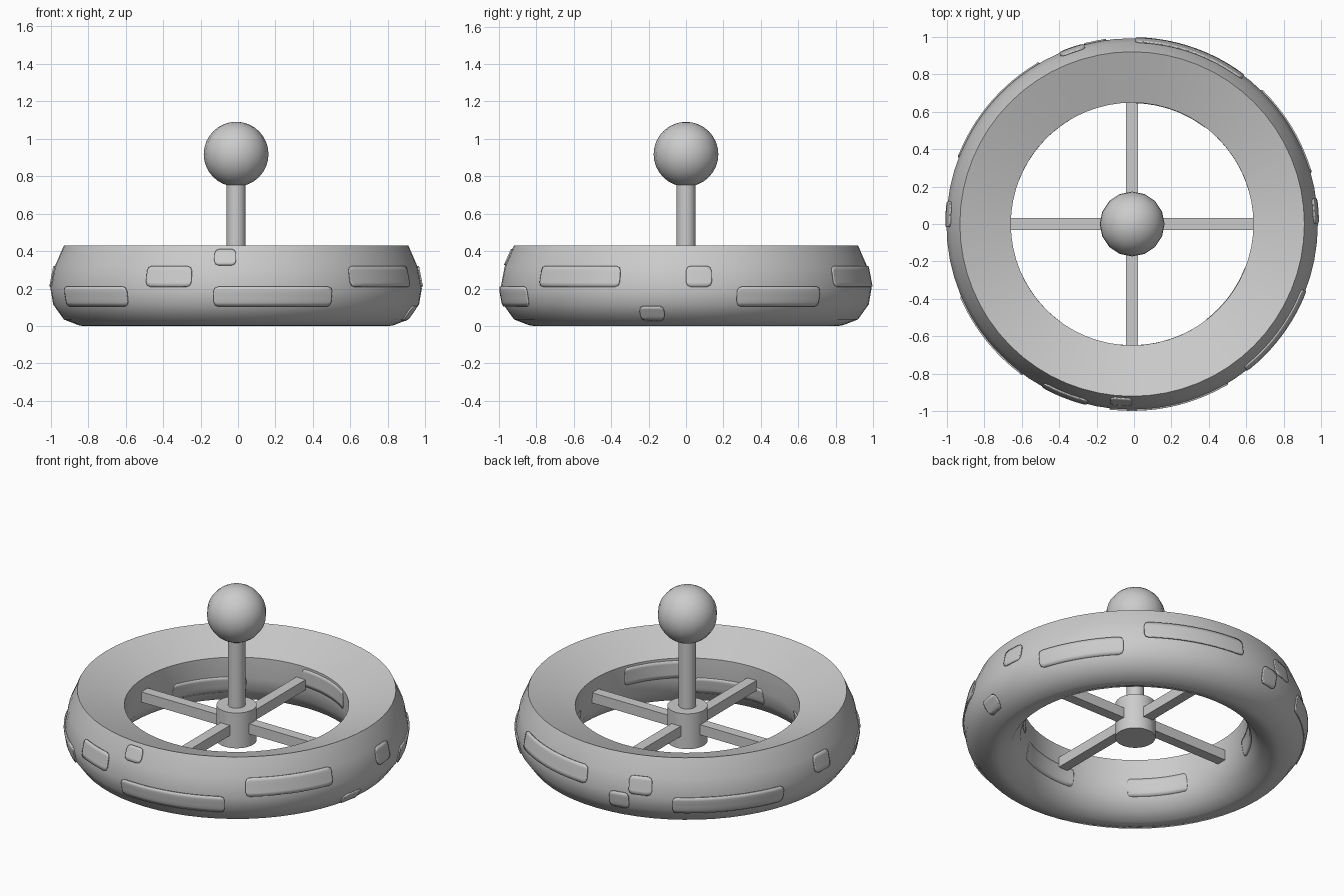
import bpy
import bmesh
from math import cos, sin, pi, radians
from mathutils import Matrix

cube = bpy.data.objects.get("Cube")
if cube:
    bpy.data.objects.remove(cube)

CX = -0.01  # shared axis of the model
SEGMENTS = 64

grey = bpy.data.materials.new("light_grey")
grey.use_nodes = True
grey.diffuse_color = (0.6, 0.6, 0.6, 1)
grey.node_tree.nodes["Principled BSDF"].inputs["Base Color"].default_value = (0.6, 0.6, 0.6, 1)


def finish(name, bm, smooth=True):
    bmesh.ops.recalc_face_normals(bm, faces=bm.faces)
    mesh = bpy.data.meshes.new(name)
    bm.to_mesh(mesh)
    bm.free()
    mesh.materials.append(grey)
    obj = bpy.data.objects.new(name, mesh)
    obj.location.x = CX
    bpy.context.collection.objects.link(obj)
    if smooth:
        bpy.ops.object.select_all(action="DESELECT")
        obj.select_set(True)
        bpy.context.view_layer.objects.active = obj
        bpy.ops.object.shade_smooth_by_angle(angle=radians(45))
    return obj


def cylinder(name, radius, z0, z1, sides):
    bm = bmesh.new()
    bmesh.ops.create_cone(bm, cap_ends=True, segments=sides, radius1=radius, radius2=radius,
                          depth=z1 - z0, matrix=Matrix.Translation((0, 0, (z0 + z1) / 2)))
    return finish(name, bm)


# Ring: outer and inner walls share a rounded underside, with a sloping top
outer = [(0.84, 0.004), (0.92, 0.035), (0.977, 0.115), (0.992, 0.2), (0.97, 0.315), (0.92, 0.43)]
inner = [(0.79, 0.004), (0.72, 0.035), (0.665, 0.115), (0.65, 0.2), (0.648, 0.335)]
profile = inner[::-1] + [(0.815, 0.0)] + outer
bm = bmesh.new()
loops = []
for i in range(SEGMENTS):
    a = 2 * pi * i / SEGMENTS
    loops.append([bm.verts.new((r * cos(a), r * sin(a), z)) for r, z in profile])
for i, loop in enumerate(loops):
    following = loops[(i + 1) % SEGMENTS]
    for j in range(len(profile)):
        k = (j + 1) % len(profile)
        bm.faces.new((loop[j], following[j], following[k], loop[k]))
finish("ring", bm)


def wall_radius(wall, z):
    for (r0, z0), (r1, z1) in zip(wall, wall[1:]):
        if z <= z1:
            return r0 + (r1 - r0) * (z - z0) / (z1 - z0)
    return wall[-1][0]


def plate(name, wall, offset, start, end, z0, z1):
    """Thin rounded plate that follows a wall of the ring."""
    corner = 0.025
    length = radians(end - start)
    count = max(3, round((end - start) / 3))
    steps = [0, corner * 0.3, corner]
    mids = [corner + (length - 2 * corner) * i / count for i in range(1, count)]
    steps = steps + mids + [length - s for s in reversed(steps)]
    bm = bmesh.new()
    columns = []
    for s in steps:
        d = max(0, corner - min(s, length - s))
        trim = corner - (corner ** 2 - d ** 2) ** 0.5
        a = radians(start) + s
        column = []
        for i in range(6):
            z = z0 + trim + (z1 - z0 - 2 * trim) * i / 5
            r = wall_radius(wall, z) + offset
            column.append(bm.verts.new((r * cos(a), r * sin(a), z)))
        columns.append(column)
    for c, n in zip(columns, columns[1:]):
        for i in range(5):
            bm.faces.new((c[i], n[i], n[i + 1], c[i + 1]))
    obj = finish(name, bm)
    solid = obj.modifiers.new("thickness", "SOLIDIFY")
    solid.thickness = 0.008
    solid.offset = 0


# Raised plates in rows, given as angular spans
rows = {
    (0.03, 0.105): [(-15, -7)],
    (0.105, 0.21): [(-97, -59), (-157, -126), (16, 46), (98, 105), (120, 159)],
    (0.21, 0.32): [(-52, -21), (-119, -104), (0, 8), (53, 89), (105, 113), (173, 181)],
    (0.325, 0.41): [(-97, -90)],
}
number = 0
for (z0, z1), spans in rows.items():
    for start, end in spans:
        number += 1
        plate(f"outer_plate_{number}", outer, 0.004, start, end, z0, z1)
        if end - start > 25:
            plate(f"inner_plate_{number}", inner, 0.001, start, end, z0, z1)

# Hub and post
cylinder("hub", 0.116, 0.11, 0.335, 32)
cylinder("post", 0.051, 0.3, 0.8, 24)

# Four spokes
for i in range(4):
    bm = bmesh.new()
    place = Matrix.Rotation(i * pi / 2, 4, "Z") @ Matrix.Translation((0.365, 0, 0.222))
    bmesh.ops.create_cube(bm, size=1, matrix=place @ Matrix.Diagonal((0.57, 0.065, 0.065, 1)))
    finish(f"spoke_{i + 1}", bm, smooth=False)

# Ball on top
bm = bmesh.new()
bmesh.ops.create_uvsphere(bm, u_segments=16, v_segments=16, radius=0.173,
                          matrix=Matrix.Translation((0, 0, 0.918)))
finish("ball", bm)
